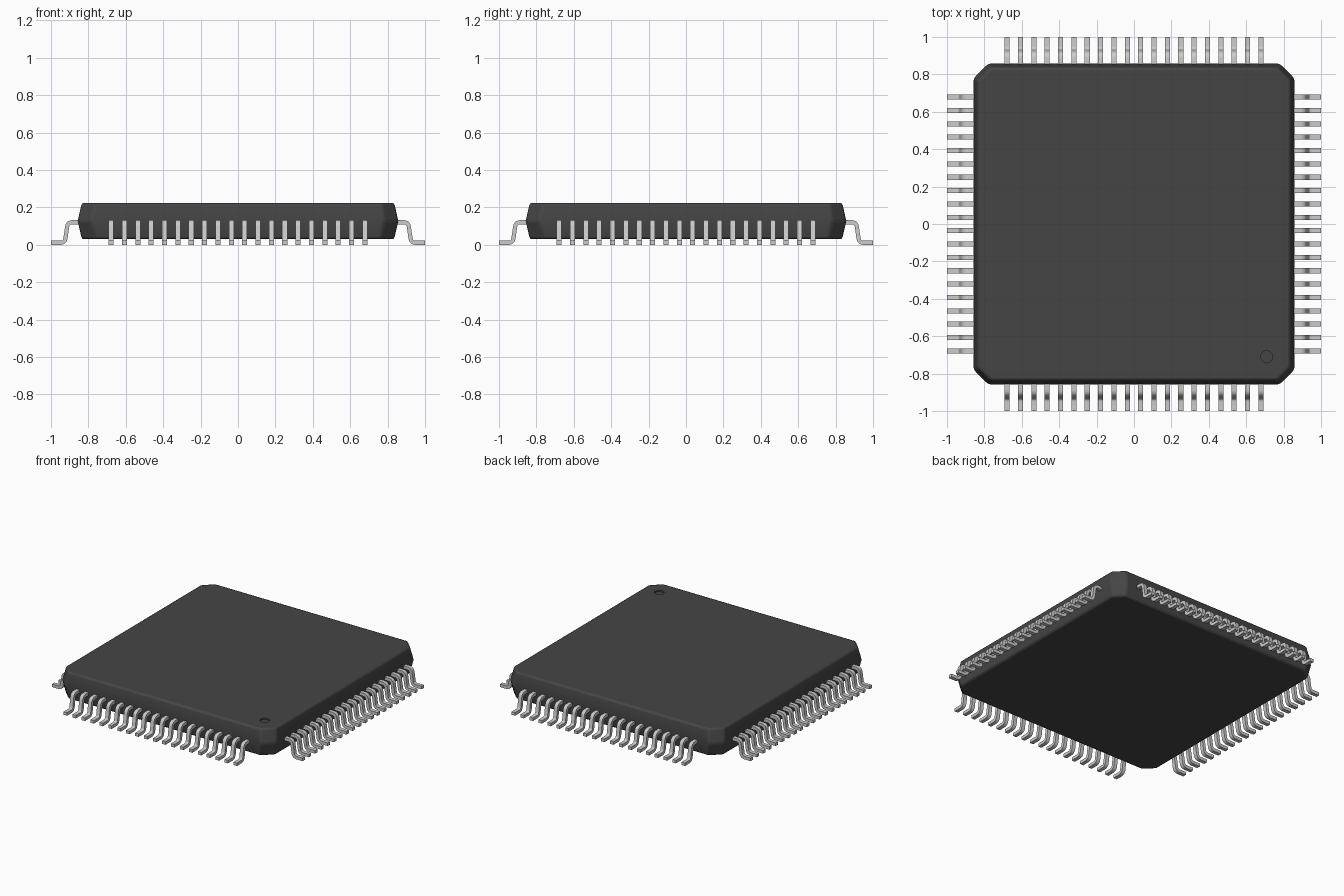
import bpy, bmesh, math
from mathutils import Vector, Matrix

if "Cube" in bpy.data.objects:
    bpy.data.objects.remove(bpy.data.objects["Cube"])

PINS, PITCH, WIDTH, THICK = 20, 0.0714, 0.027, 0.022


def make_object(name, bm):
    bmesh.ops.recalc_face_normals(bm, faces=bm.faces)
    mesh = bpy.data.meshes.new(name)
    bm.to_mesh(mesh)
    bm.free()
    obj = bpy.data.objects.new(name, mesh)
    bpy.context.collection.objects.link(obj)
    return obj


def smooth(obj, angle):
    bpy.ops.object.select_all(action='DESELECT')
    obj.select_set(True)
    bpy.context.view_layer.objects.active = obj
    bpy.ops.object.shade_smooth_by_angle(angle=math.radians(angle))


def octagon(h, c):
    """Square of half size h with corners cut back by c."""
    k = h - c
    return [(h, -k), (h, k), (k, h), (-k, h), (-h, k), (-h, -k), (-k, -h), (k, -h)]


# Package body: cut-corner square, widest at the lead line
bm = bmesh.new()
rings = []
for z, h, c in ((0.03, 0.835, 0.068), (0.128, 0.857, 0.075), (0.225, 0.835, 0.068)):
    rings.append([bm.verts.new((x, y, z)) for x, y in octagon(h, c)])
for low, high in zip(rings, rings[1:]):
    for i in range(8):
        j = (i + 1) % 8
        bm.faces.new((low[i], low[j], high[j], high[i]))
bm.faces.new(rings[0][::-1])
bm.faces.new(rings[-1])
body = make_object("package_body", bm)
plastic = bpy.data.materials.new("dark_plastic")
plastic.diffuse_color = (0.06, 0.06, 0.06, 1)
plastic.use_nodes = True
plastic.node_tree.nodes["Principled BSDF"].inputs["Base Color"].default_value = plastic.diffuse_color
body.data.materials.append(plastic)
smooth(body, 30)
bevel = body.modifiers.new("soft_edges", 'BEVEL')
bevel.width, bevel.segments = 0.012, 2
bevel.limit_method, bevel.angle_limit = 'ANGLE', math.radians(30)

# Round pin-one dimple sunk into the top
bm = bmesh.new()
bmesh.ops.create_cone(bm, cap_ends=True, segments=32, radius1=0.032, radius2=0.032,
                      depth=0.04, matrix=Matrix.Translation((0.71, -0.71, 0.235)))
cutter = make_object("dimple_cutter", bm)
cutter.data.materials.append(plastic)
cutter.hide_render = True
cutter.hide_set(True)
dimple = body.modifiers.new("pin_one_dimple", 'BOOLEAN')
dimple.object, dimple.operation, dimple.solver = cutter, 'DIFFERENCE', 'EXACT'


def fillet(points, radius, steps=5):
    """Round the inner corners of an open path with quadratic curves."""
    path = [points[0]]
    for a, b, c in zip(points, points[1:], points[2:]):
        p = b + (a - b).normalized() * radius
        q = b + (c - b).normalized() * radius
        for i in range(steps + 1):
            t = i / steps
            path.append(p * (1 - t) ** 2 + b * 2 * t * (1 - t) + q * t * t)
    return path + [points[-1]]


def thicken(path, t):
    """Closed outline around a centre line."""
    left, right = [], []
    for i, p in enumerate(path):
        d = (path[min(i + 1, len(path) - 1)] - path[max(i - 1, 0)]).normalized()
        n = Vector((-d.y, d.x)) * t / 2
        left.append(p + n)
        right.append(p - n)
    return left, right


# Gull-wing lead profile: distance outward, height
line = [Vector(p) for p in ((0.835, 0.121), (0.910, 0.121), (0.926, 0.011), (1.0, 0.011))]
left, right = thicken(fillet(line, 0.024), THICK)

# Twenty leads on each of the four sides
for side, name in enumerate(("right", "back", "left", "front")):
    bm = bmesh.new()
    for k in range(PINS):
        y = (k - (PINS - 1) / 2) * PITCH
        sections = []
        for a, b in zip(left, right):
            sections.append([bm.verts.new(v) for v in (
                (a.x, y - WIDTH / 2, a.y), (a.x, y + WIDTH / 2, a.y),
                (b.x, y + WIDTH / 2, b.y), (b.x, y - WIDTH / 2, b.y))])
        for s, e in zip(sections, sections[1:]):
            for i in range(4):
                j = (i + 1) % 4
                bm.faces.new((s[i], s[j], e[j], e[i]))
        bm.faces.new(sections[0])
        bm.faces.new(sections[-1][::-1])
    bm.transform(Matrix.Rotation(side * math.pi / 2, 4, 'Z'))
    smooth(make_object(name + "_leads", bm), 35)
